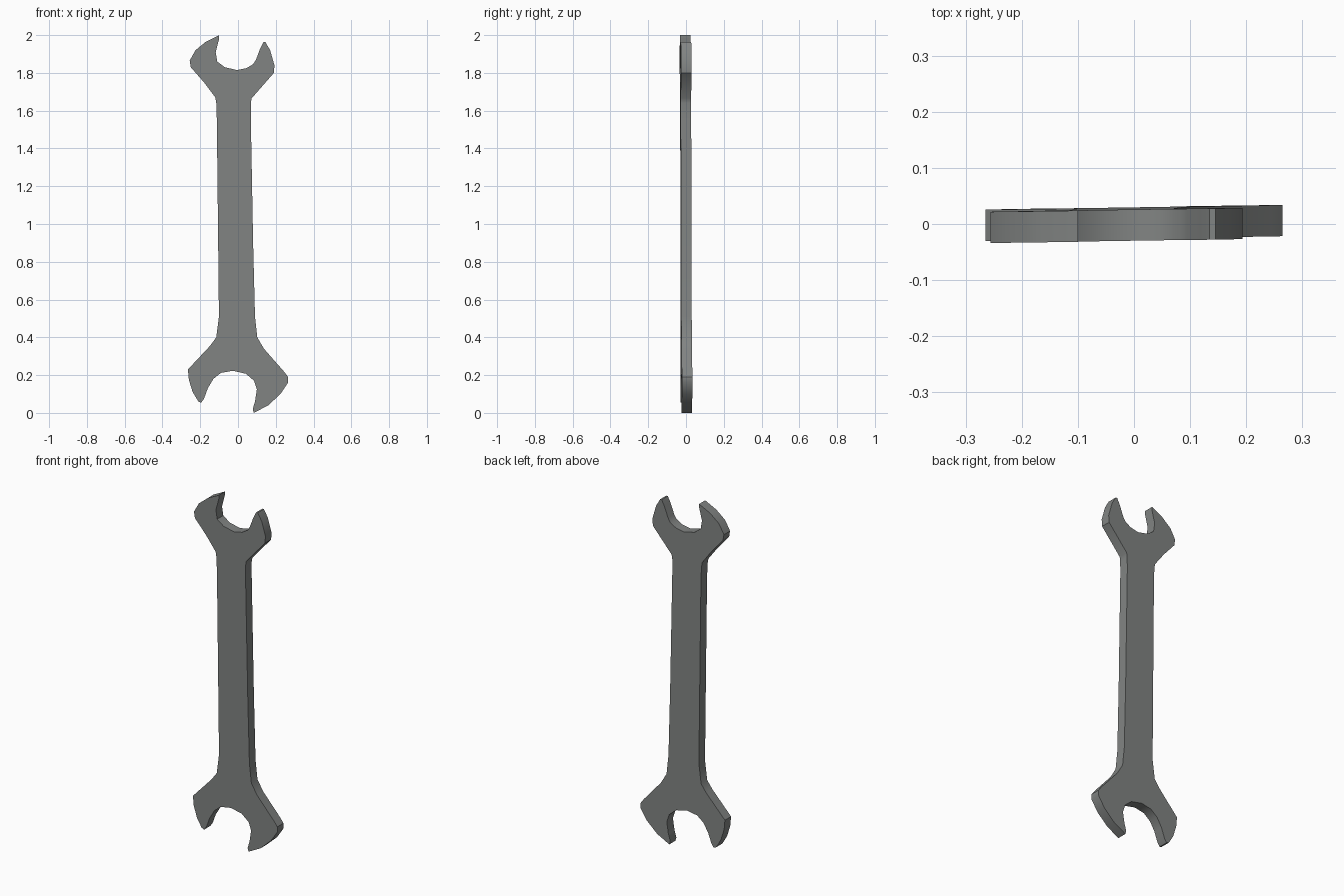
import bpy, bmesh
from mathutils import Vector
from mathutils.geometry import tessellate_polygon

# Steel material
steel = bpy.data.materials.new("dark steel grey")
steel.diffuse_color = (0.222, 0.232, 0.227, 1)

# Upper open jaw, from right shoulder round the mouth to left shoulder (x, z)
upper_jaw = [(0.072, 1.665), (0.19, 1.80), (0.193, 1.84), (0.17, 1.92),
             (0.145, 1.963), (0.135, 1.963), (0.118, 1.93), (0.095, 1.87),
             (0.08, 1.846), (0.045, 1.825), (-0.005, 1.815), (-0.07, 1.83),
             (-0.11, 1.86), (-0.118, 1.91), (-0.10, 1.98), (-0.10, 2.0),
             (-0.17, 1.965), (-0.225, 1.92), (-0.256, 1.865), (-0.25, 1.83),
             (-0.18, 1.75), (-0.12, 1.67)]
# Left edge of the handle
left_edge = [(-0.115, 1.64), (-0.112, 1.55), (-0.105, 0.9), (-0.101, 0.51)]
# Lower open jaw, left shoulder to right shoulder
lower_jaw = [(-0.115, 0.40), (-0.148, 0.355), (-0.265, 0.23), (-0.26, 0.175),
             (-0.24, 0.11), (-0.21, 0.06), (-0.195, 0.054), (-0.18, 0.075),
             (-0.16, 0.13), (-0.13, 0.18), (-0.09, 0.212), (-0.027, 0.223),
             (0.042, 0.207), (0.085, 0.17), (0.10, 0.125), (0.09, 0.06),
             (0.078, 0.02), (0.084, 0.0), (0.16, 0.04), (0.225, 0.10),
             (0.265, 0.16), (0.265, 0.19), (0.245, 0.217), (0.137, 0.34),
             (0.102, 0.40)]
# Right edge of the handle
right_edge = [(0.09, 0.51), (0.08, 0.9), (0.068, 1.55), (0.068, 1.64)]
outline = upper_jaw + left_edge + lower_jaw + right_edge

# Flat plate with a slight lean
HALF = 0.0278
bm = bmesh.new()


def lean(x, z):
    return 0.0155 * x - 0.0024 * (z - 1)


front = [bm.verts.new((x, lean(x, z) - HALF, z)) for x, z in outline]
back = [bm.verts.new((x, lean(x, z) + HALF, z)) for x, z in outline]
for tri in tessellate_polygon([[Vector((x, z, 0)) for x, z in outline]]):
    bm.faces.new([front[i] for i in tri])
    bm.faces.new([back[i] for i in reversed(tri)])
n = len(outline)
for i in range(n):
    j = (i + 1) % n
    bm.faces.new((front[i], back[i], back[j], front[j]))
bmesh.ops.recalc_face_normals(bm, faces=bm.faces)

mesh = bpy.data.meshes.new("wrench_body")
bm.to_mesh(mesh)
bm.free()
mesh.materials.append(steel)
wrench = bpy.data.objects.new("wrench_body", mesh)
bpy.context.collection.objects.link(wrench)

# Smooth the curved rims, keep the plate edges crisp
bpy.context.view_layer.objects.active = wrench
wrench.select_set(True)
bpy.ops.object.shade_smooth_by_angle(angle=0.6)
